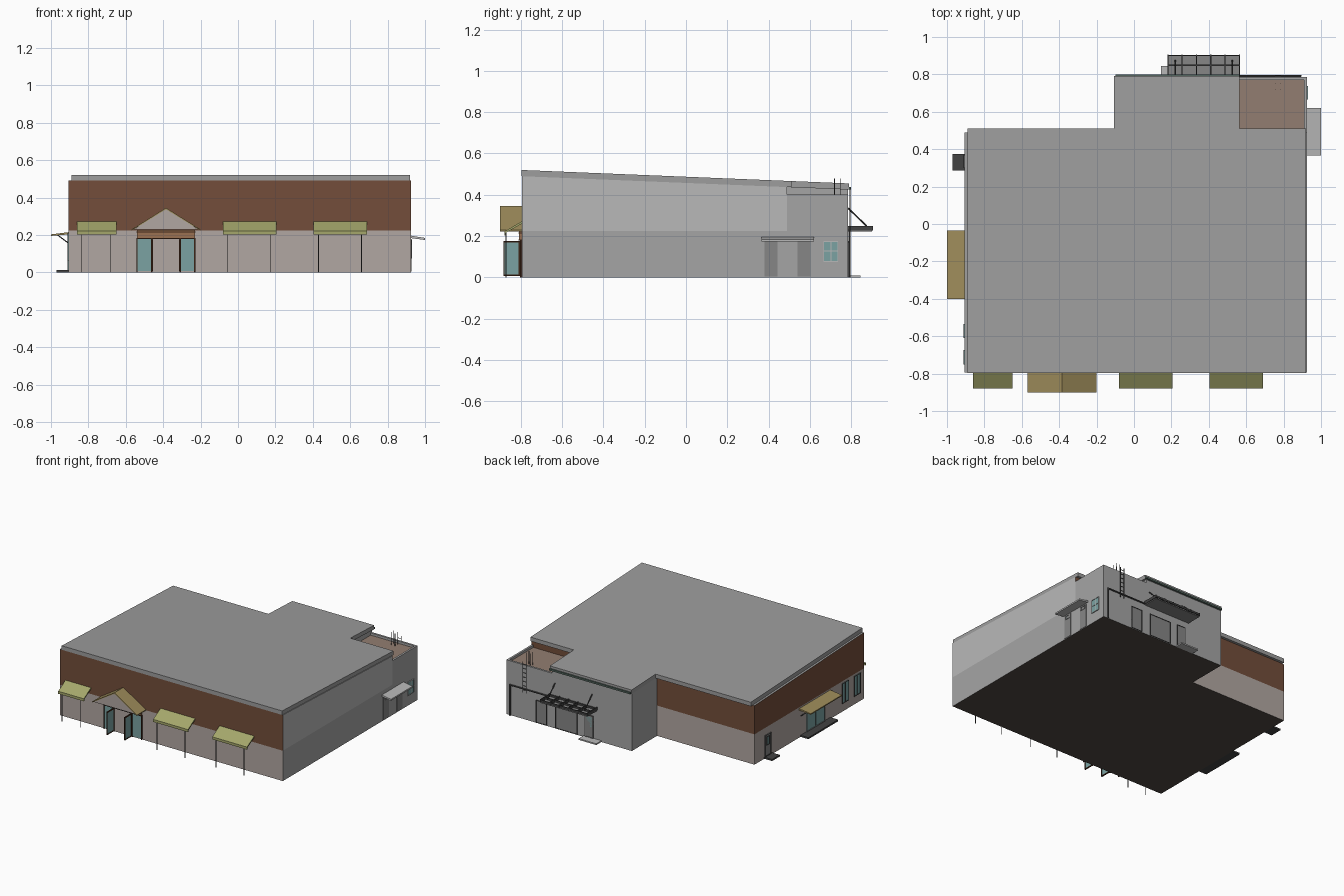
import bpy, bmesh, math
from mathutils import Vector

if "Cube" in bpy.data.objects:
    bpy.data.objects.remove(bpy.data.objects["Cube"])


def mat(name, r, g, b):
    m = bpy.data.materials.new(name)
    m.diffuse_color = (r ** 2.2, g ** 2.2, b ** 2.2, 1)
    m.use_nodes = True
    m.node_tree.nodes["Principled BSDF"].inputs["Base Color"].default_value = m.diffuse_color
    return m


BROWN = mat("brown_cladding", .45, .31, .24)
STONE = mat("stone", .69, .65, .63)
GREY = mat("grey_wall", .64, .64, .64)
LIGHT = mat("light_grey_wall", .72, .72, .72)
ROOF = mat("roof_grey", .61, .61, .61)
TAN = mat("low_roof_tan", .57, .49, .44)
OLIVE = mat("awning_green", .64, .65, .42)
YELLOW = mat("awning_yellow", .62, .55, .36)
GLASS = mat("teal_glass", .48, .63, .63)
DARK = mat("dark_metal", .27, .27, .27)
DOOR = mat("door_grey", .52, .52, .52)
FRAME = mat("door_frame_brown", .25, .16, .11)
TIMBER = mat("header_timber", .6, .44, .32)
FLOOR = mat("floor_dark", .32, .29, .27)


def add(name, verts, faces, mats, idx=None):
    me = bpy.data.meshes.new(name)
    me.from_pydata(verts, [], faces)
    for m in mats:
        me.materials.append(m)
    if idx:
        for p, i in zip(me.polygons, idx):
            p.material_index = i
    bm = bmesh.new()
    bm.from_mesh(me)
    bmesh.ops.recalc_face_normals(bm, faces=bm.faces)
    bm.to_mesh(me)
    bm.free()
    ob = bpy.data.objects.new(name, me)
    bpy.context.collection.objects.link(ob)
    return ob


def prism(name, pts, bottom, top, sides, topm=None, botm=None):
    """Vertical prism over a footprint; bottom/top are functions of y or numbers."""
    f = lambda h, y: h(y) if callable(h) else h
    n = len(pts)
    if not isinstance(sides, list):
        sides = [sides] * n
    v = [(x, y, f(bottom, y)) for x, y in pts] + [(x, y, f(top, y)) for x, y in pts]
    faces = [(i, (i + 1) % n, (i + 1) % n + n, i + n) for i in range(n)]
    faces += [tuple(range(n))[::-1], tuple(range(n, 2 * n))]
    return add(name, v, faces, sides + [botm or sides[0], topm or sides[0]], list(range(n + 2)))


def rect(x0, x1, y0, y1):
    return [(x0, y0), (x1, y0), (x1, y1), (x0, y1)]


def box(name, x0, x1, y0, y1, z0, z1, m):
    return prism(name, rect(x0, x1, y0, y1), z0, z1, m)


def extrude(name, profile, axis, a, b, m):
    """Extrude a closed profile (u, z) along x or y."""
    n = len(profile)
    mk = (lambda u, z, t: (t, u, z)) if axis == 'x' else (lambda u, z, t: (u, t, z))
    v = [mk(u, z, t) for t in (a, b) for u, z in profile]
    faces = [(i, (i + 1) % n, (i + 1) % n + n, i + n) for i in range(n)]
    faces += [tuple(range(n)), tuple(range(n, 2 * n))]
    return add(name, v, faces, [m])


def rod(name, p, q, r, m):
    p, q = Vector(p), Vector(q)
    bm = bmesh.new()
    bmesh.ops.create_cone(bm, segments=6, radius1=r, radius2=r, depth=(q - p).length, cap_ends=True)
    me = bpy.data.meshes.new(name)
    bm.to_mesh(me)
    bm.free()
    me.materials.append(m)
    ob = bpy.data.objects.new(name, me)
    ob.location = (p + q) / 2
    ob.rotation_euler = (q - p).to_track_quat('Z', 'Y').to_euler()
    bpy.context.collection.objects.link(ob)


eave = lambda y: .49 - .041 * (y + .795)
ridge = lambda y: eave(y) + .03

# main walls: front, right, back, left
main = rect(-.905, .925, -.795, .49)
prism("main_lower_wall", main, 0, .225, [STONE, GREY, STONE, STONE], GREY, FLOOR)
prism("main_upper_wall", main, .225, eave, [BROWN, LIGHT, BROWN, BROWN], ROOF)
# rear extension and low rear corner
prism("rear_extension", rect(-.105, .55, .49, .785), 0, eave, GREY, ROOF, FLOOR)
prism("low_corner_block", rect(.55, .925, .49, .785), 0, .385, GREY, TAN, FLOOR)
box("parapet_right", .91, .925, .49, .785, .385, .402, GREY)
box("parapet_back", .55, .91, .77, .785, .385, .402, GREY)
# sloping roof slab
prism("roof_slab", [(-.89, -.797), (.92, -.797), (.92, .51), (.565, .51), (.565, .79),
                    (-.107, .79), (-.107, .51), (-.89, .51)], eave, ridge, ROOF)
box("rear_gutter", -.1, .565, .79, .8, .425, .438, mat("gutter_green", .33, .4, .37))

# front awnings on thin posts
for a, b in ((-.86, -.65), (-.08, .205), (.405, .69)):
    extrude("front_awning", [(-.795, .272), (-.88, .222), (-.88, .203), (-.874, .203),
                             (-.874, .215), (-.795, .26)], 'x', a, b, OLIVE)
    for x in (a + .025, b - .03):
        box("awning_post", x - .002, x + .002, -.874, -.87, 0, .215, DARK)

# entrance porch: gable, roof panels, header, glazing, open door leaves
extrude("porch_gable", [(-.56, .228), (-.21, .228), (-.385, .34)], 'y', -.893, -.795, STONE)
for s in (-1, 1):
    extrude("porch_roof_panel", [(-.385, .345), (-.385 + s * .185, .229), (-.385 + s * .185, .223),
                                 (-.385, .337)], 'y', -.9, -.795, YELLOW)
    x = -.385 + s * .115
    box("entrance_glass", x - .038, x + .038, -.802, -.795, .008, .178, GLASS)
    for d in (-.039, .039):
        box("entrance_mullion", x + d - .003, x + d + .003, -.805, -.795, 0, .18, FRAME)
    x = -.385 + s * .073
    box("open_door_glass", x - .002, x + .002, -.88, -.805, .012, .17, GLASS)
    for y in (-.885, -.811):
        box("open_door_stile", x - .004, x + .004, y, y + .006, .006, .176, FRAME)
    for z in (.006, .169):
        box("open_door_rail", x - .004, x + .004, -.88, -.805, z, z + .007, FRAME)
box("entrance_header", -.54, -.23, -.808, -.795, .18, .226, TIMBER)
for z in (.178, .213):
    box("header_trim", -.542, -.228, -.811, -.795, z, z + .005, FRAME)

# left side: canopy, steps, doors and windows
extrude("left_canopy", [(-.905, .215), (-1, .203), (-1, .195), (-.905, .203)], 'y', -.4, -.035, YELLOW)
for y in (-.385, -.055):
    rod("left_canopy_bracket", (-.905, y, .155), (-.965, y, .2), .003, DARK)
box("left_main_step", -.97, -.905, -.4, -.05, 0, .012, DARK)
box("left_side_step", -.97, -.905, .285, .375, 0, .012, DARK)


def panel(name, side, a, b, z0, z1, m, trim=None, bars=0):
    """Thin wall panel with optional trim on the left, right or back wall."""
    def bit(nm, a, b, z0, z1, t, mm):
        if side == 'back':
            box(nm, a, b, .785, .785 + t, z0, z1, mm)
        elif side == 'left':
            box(nm, -.905 - t, -.905, a, b, z0, z1, mm)
        else:
            box(nm, .925, .925 + t, a, b, z0, z1, mm)
    bit(name, a, b, z0, z1, .003, m)
    if trim:
        w = .004
        for p in [a, b - w] + [a + (b - a) * (i + 1) / (bars + 1) for i in range(bars)]:
            bit(name + "_stile", p, p + w, z0, z1, .006, trim)
        for z in (z0, z1 - w):
            bit(name + "_rail", a, b, z, z + w, .006, trim)


panel("left_double_door", 'left', -.33, -.12, .012, .18, GLASS, DOOR, 1)
panel("left_side_door", 'left', .3, .37, .012, .17, DOOR, DARK)
panel("left_side_door_glass", 'left', .318, .352, .09, .155, GLASS, DARK)
for y in (-.61, -.75):
    panel("left_window", 'left', y, y + .075, .06, .21, GLASS, DARK, 1)

# right side: canopy, two doors, window
extrude("right_canopy", [(.925, .196), (1, .184), (1, .173), (.925, .183)], 'y', .365, .62, LIGHT)
for y in (.38, .54):
    panel("right_door", 'right', y, y + .063, .004, .178, DOOR)
    panel("right_door_glass", 'right', y + .01, y + .053, .145, .172, GLASS, DOOR)
panel("right_window", 'right', .665, .737, .075, .175, GLASS, LIGHT, 1)
box("right_window_transom", .925, .931, .665, .737, .125, .129, LIGHT)

# back: canopy with ribs and braces
box("rear_canopy_deck", .18, .562, .785, .9, .222, .228, DOOR)
for i in range(6):
    x = .178 + i * .0765
    box("rear_canopy_rib", x, x + .006, .785, .905, .228, .25, DARK)
for y in (.79, .845, .897):
    box("rear_canopy_beam", .178, .566, y, y + .007, .232, .246, DARK)
for x in (.22, .525):
    rod("rear_canopy_brace", (x, .786, .335), (x, .875, .248), .004, DARK)

# back doors, step, pipe and ladder
panel("rear_door", 'back', .21, .28, .008, .175, DOOR, DARK)
panel("rear_door_glass", 'back', .225, .265, .09, .16, GLASS)
panel("rear_wide_door", 'back', .34, .52, .003, .17, DOOR, DARK)
panel("rear_single_door", 'back', .59, .68, .003, .17, DOOR, DARK)
box("rear_step", .145, .29, .785, .845, 0, .01, LIGHT)
rod("rear_pipe_vertical", (.89, .792, 0), (.89, .792, .23), .006, DARK)
rod("rear_pipe_horizontal", (.893, .792, .228), (.565, .792, .228), .006, DARK)
for x in (.755, .785):
    rod("ladder_rail", (x, .794, .2), (x, .794, .43), .0025, DARK)
    for y in (.72, .75):
        rod("ladder_handrail", (x, y, .385), (x, y, .48), .002, DARK)
for i in range(7):
    rod("ladder_rung", (.755, .794, .22 + i * .032), (.785, .794, .22 + i * .032), .002, DARK)
